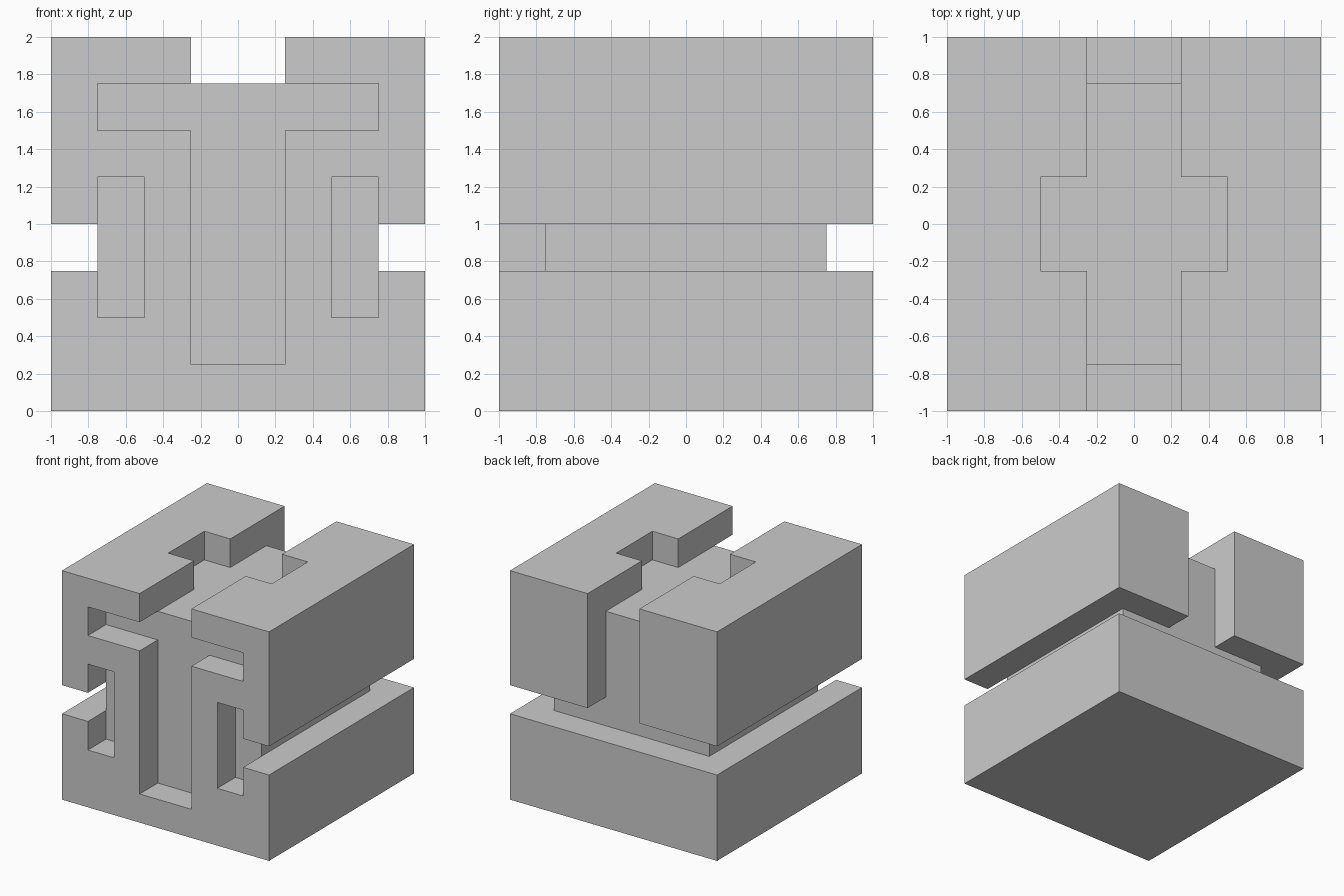
import bpy
import bmesh
from mathutils import Vector

if "Cube" in bpy.data.objects:
    bpy.data.objects.remove(bpy.data.objects["Cube"])


def box(name, lo, hi):
    """Axis-aligned box between two opposite corners."""
    lo, hi = Vector(lo), Vector(hi)
    mesh = bpy.data.meshes.new(name)
    bm = bmesh.new()
    bmesh.ops.create_cube(bm, size=1)
    for v in bm.verts:
        v.co = Vector([lo[i] if v.co[i] < 0 else hi[i] for i in range(3)])
    bm.to_mesh(mesh)
    bm.free()
    obj = bpy.data.objects.new(name, mesh)
    bpy.context.collection.objects.link(obj)
    return obj


def carve(target, name, lo, hi):
    """Cut a box out of the target and discard the cutter."""
    cutter = box(name, lo, hi)
    cutter.hide_render = True
    mod = target.modifiers.new(name, 'BOOLEAN')
    mod.operation = 'DIFFERENCE'
    mod.solver = 'EXACT'
    mod.object = cutter
    bpy.ops.object.modifier_apply(modifier=mod.name)
    bpy.data.objects.remove(cutter)


E = 1.25   # overshoot past the cube's sides
T = 2.25   # overshoot past the cube's top

# Main cube
cube = box("carved_cube", (-1, -1, 0), (1, 1, 2))
bpy.context.view_layer.objects.active = cube
cube.select_set(True)

# Groove around the back and both sides
carve(cube, "back_groove", (-E, 0.75, 0.75), (E, E, 1))
for s in (-1, 1):
    x0, x1 = sorted((s * 0.75, s * E))
    carve(cube, "side_groove", (x0, -E, 0.75), (x1, E, 1))

# Top slot with wider centre recess
carve(cube, "top_slot", (-0.25, -E, 1.75), (0.25, E, T))
carve(cube, "top_recess", (-0.5, -0.25, 1.75), (0.5, 0.25, T))

# Back channel running from the top down into the groove
carve(cube, "back_channel", (-0.25, 0.75, 0.875), (0.25, E, T))

# T-shaped front channel
carve(cube, "front_stem", (-0.25, -E, 0.25), (0.25, -0.75, T))
carve(cube, "front_bar", (-0.75, -E, 1.5), (0.75, -0.75, 1.75))

# Front pockets where the side grooves end
for s in (-1, 1):
    x0, x1 = sorted((s * 0.5, s * 0.75))
    carve(cube, "front_pocket", (x0, -E, 0.5), (x1, -0.75, 1.25))
